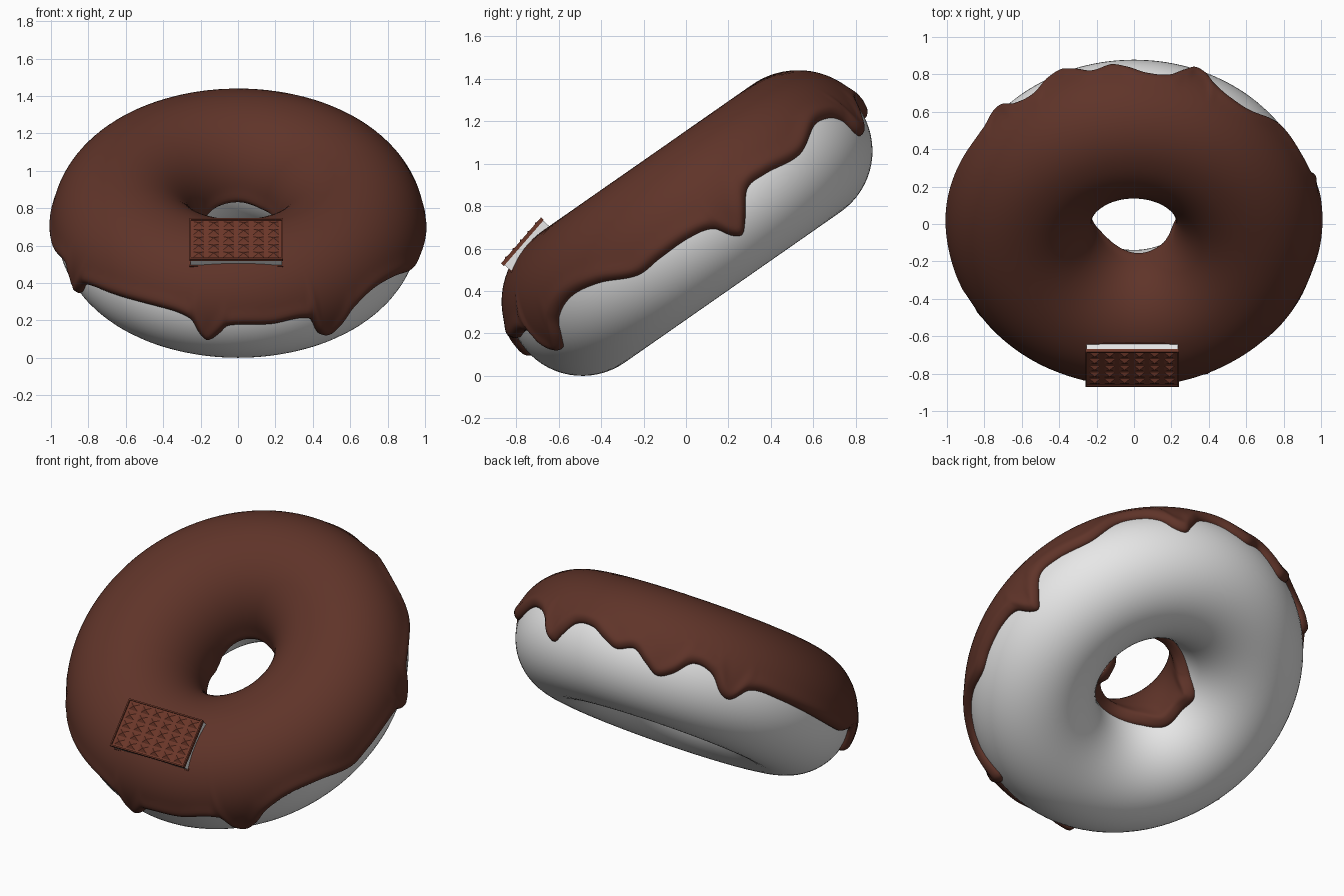
import bpy, bmesh, math
from mathutils import Matrix, Vector

if "Cube" in bpy.data.objects:
    bpy.data.objects.remove(bpy.data.objects["Cube"])

R, r, T = 0.62, 0.35, 0.03          # ring radius, tube radius, icing thickness
TILT = Matrix.Translation((0, 0.02, 0.705)) @ Matrix.Rotation(math.radians(34.9), 4, 'X')


def material(name, col):
    m = bpy.data.materials.new(name)
    m.diffuse_color = (*col, 1)
    m.use_nodes = True
    m.node_tree.nodes["Principled BSDF"].inputs["Base Color"].default_value = m.diffuse_color
    return m


dough_mat = material("pale dough", (0.8, 0.8, 0.8))
icing_mat = material("chocolate icing", (0.115, 0.034, 0.022))
wafer_mat = material("wafer brown", (0.15, 0.038, 0.022))


def finish(name, bm, mat, matrix, smooth=False):
    bmesh.ops.recalc_face_normals(bm, faces=bm.faces)
    me = bpy.data.meshes.new(name)
    bm.to_mesh(me)
    bm.free()
    me.materials.append(mat)
    for p in me.polygons:
        p.use_smooth = smooth
    ob = bpy.data.objects.new(name, me)
    ob.matrix_world = matrix
    bpy.context.collection.objects.link(ob)
    return ob


def torus_point(th, ph, rad):
    d = R + rad * math.cos(ph)
    return (d * math.cos(th), d * math.sin(th), rad * math.sin(ph))


def grid(rows, wrap_rows):
    """Skin a closed loop of point rows."""
    bm = bmesh.new()
    vs = [[bm.verts.new(p) for p in row] for row in rows]
    n, m = len(vs), len(vs[0])
    for i in range(n):
        a, b = vs[i], vs[(i + 1) % n]
        for j in range(m if wrap_rows else m - 1):
            k = (j + 1) % m
            bm.faces.new((a[j], b[j], b[k], a[k]))
    return bm


def curve(points):
    """Periodic smooth curve through (angle, value) points in degrees."""
    n = len(points)

    def pt(i):
        w, k = divmod(i, n)
        return points[k][0] + 360 * w, points[k][1]

    def slope(i):
        (a, u), (b, v) = pt(i - 1), pt(i + 1)
        return (v - u) / (b - a)

    def f(x):
        x = (x - points[0][0]) % 360 + points[0][0]
        i = max(k for k in range(n) if points[k][0] <= x + 1e-9)
        (x0, y0), (x1, y1) = pt(i), pt(i + 1)
        h = x1 - x0
        t = (x - x0) / h
        return ((2*t**3 - 3*t**2 + 1) * y0 + (t**3 - 2*t**2 + t) * h * slope(i)
                + (3*t**2 - 2*t**3) * y1 + (t**3 - t**2) * h * slope(i + 1))
    return f


# Dough ring
rows = [[torus_point(math.tau * i / 128, math.tau * j / 64, r) for j in range(64)]
        for i in range(128)]
finish("dough_ring", grid(rows, True), dough_mat, TILT, True)

# Icing edge: (angle round the ring, angle round the tube), with drips
outer = curve([(-170, -6), (-158, 1), (-155, -8), (-152, -19), (-149, -12), (-146, 0),
               (-134, 8), (-115, 13), (-105, 8), (-102, -6), (-99.5, -12), (-96, -4),
               (-93, 5), (-80, 5), (-67, 4), (-64, -14), (-60, -21), (-56, -14),
               (-51, 0), (-42, 8), (-31, 4), (-20, -8), (-12, -7), (-2, -7), (5, -12),
               (8, -24), (11, -29), (14, -20), (19, -2), (26, 0), (39, -3), (51, 9),
               (59, 7), (64, -1), (67, -13), (71, -18), (74, -10), (79, 3), (86, 4),
               (92, -4), (97, -9), (103, -4), (108, -13), (113, -21), (118, -14),
               (123, 0), (130, -3), (135, -17), (139, -19), (144, -5), (155, -3)])
inner = curve([(-170, 205), (-145, 207), (-120, 196), (-90, 187), (-60, 186), (-35, 190),
               (-12, 208), (8, 206), (25, 190), (60, 187), (90, 184), (125, 187),
               (150, 195), (170, 208)])

# Icing shell, rounded down to the dough at both rims
N, M, W = 400, 56, 0.035
rows = []
for i in range(N):
    deg = 360 * i / N
    a, b = outer(deg), inner(deg)
    sa = (outer(deg + .5) - outer(deg - .5)) * r / (R + r)
    sb = (inner(deg + .5) - inner(deg - .5)) * r / (R - r)
    row = []
    for j in range(M + 1):
        u = 0.5 - 0.5 * math.cos(math.pi * j / M)
        ph = math.radians(a + (b - a) * u)
        da = (ph - math.radians(a)) * r / math.hypot(1, sa)
        db = (math.radians(b) - ph) * r / math.hypot(1, sb)
        d = min(da, db)
        e = min(1, d / W)
        t = T * math.sqrt(max(0, 1 - (1 - e) ** 2))
        t += 0.008 * e * math.exp(-((d - 0.04) / 0.035) ** 2)     # swollen rim
        t += 0.015 * max(0, -math.cos(ph)) * e                    # thicker in the hole
        if j in (0, M):
            t = -0.008
        row.append(torus_point(math.radians(deg), ph, r + t))
    rows.append(row)
finish("chocolate_icing", grid(rows, False), icing_mat, TILT, True)

# Wafer sandwich frame: x across, y up the slope, z outward
WAFER = Matrix(((1, 0, 0, -0.01), (0, 0.656, -0.755, -0.873),
                (0, 0.755, 0.656, 0.531), (0, 0, 0, 1)))
HW, L = 0.25, 0.287


def box(bm, x0, x1, y0, y1, z0, z1):
    m = Matrix.Translation(((x0+x1)/2, (y0+y1)/2, (z0+z1)/2)) @ Matrix.Diagonal((x1-x0, y1-y0, z1-z0, 1))
    bmesh.ops.create_cube(bm, size=1, matrix=m)


bm = bmesh.new()
box(bm, -HW, HW, 0, L, -0.07, -0.06)
finish("wafer_bottom", bm, wafer_mat, WAFER)

bm = bmesh.new()
box(bm, -HW + .005, HW - .005, 0.005, L - .005, -0.061, -0.018)
finish("wafer_filling", bm, dough_mat, WAFER)

# Top wafer with a rim and a grid of pyramid bumps
bm = bmesh.new()
box(bm, -HW, HW, 0, L, -0.02, -0.01)
for s in (-1, 1):
    box(bm, s * (HW - .004) - .004, s * (HW - .004) + .004, 0, L, -0.011, -0.002)
    y = L / 2 + s * (L / 2 - .004)
    box(bm, -HW, HW, y - .004, y + .004, -0.011, -0.002)
nx, ny = 6, 5
for i in range(nx):
    for j in range(ny):
        cx = -HW + .01 + (2 * HW - .02) * (i + .5) / nx
        cy = .01 + (L - .02) * (j + .5) / ny
        base = [bm.verts.new((cx + sx * .030, cy + sy * .021, -0.0105))
                for sx, sy in ((-1, -1), (1, -1), (1, 1), (-1, 1))]
        tip = bm.verts.new((cx, cy, 0.003))
        bm.faces.new(base[::-1])
        for k in range(4):
            bm.faces.new((base[k], base[(k + 1) % 4], tip))
finish("wafer_top", bm, wafer_mat, WAFER)
